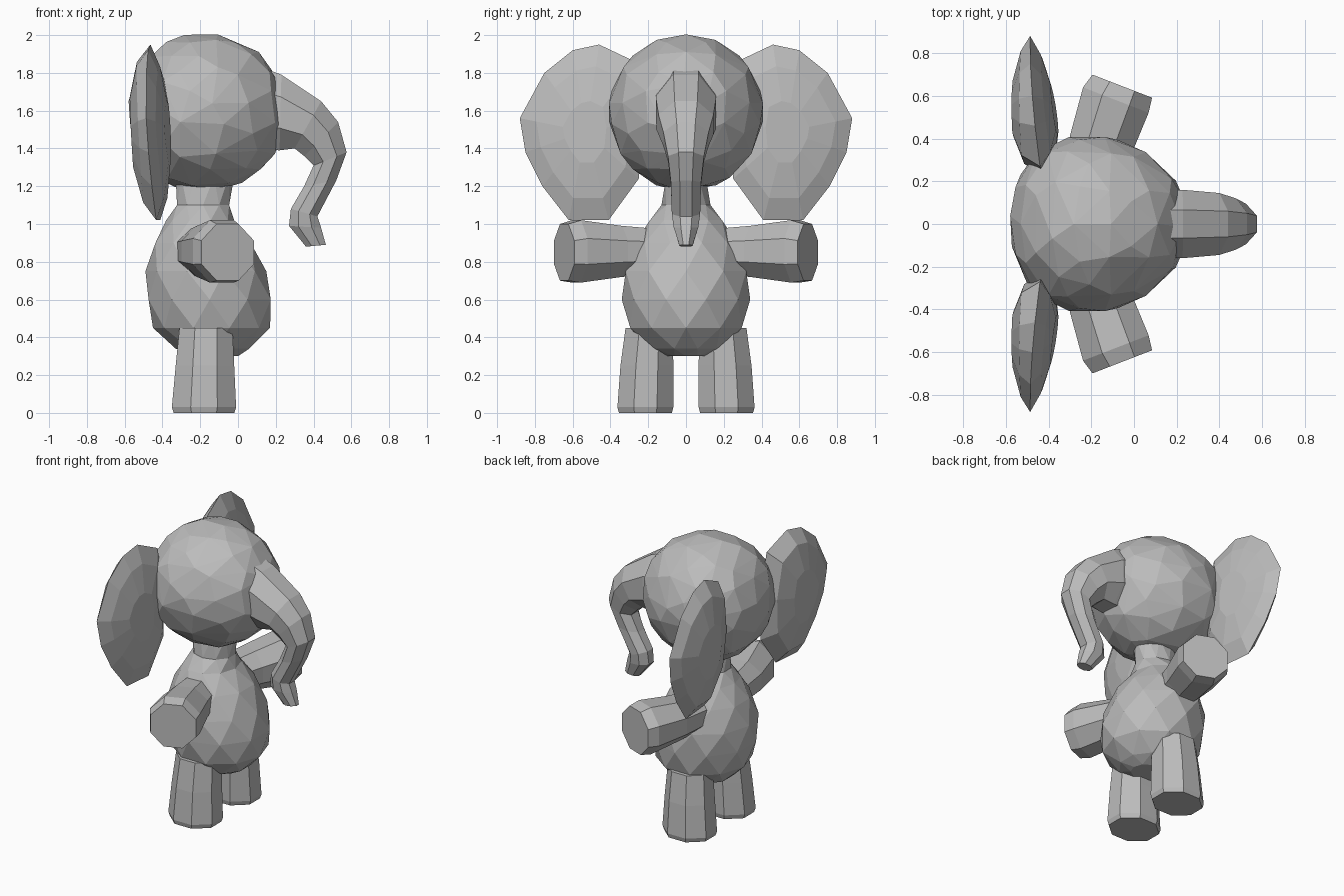
import bpy, bmesh, math
from mathutils import Vector

if "Cube" in bpy.data.objects:
    bpy.data.objects.remove(bpy.data.objects["Cube"], do_unlink=True)

GREY = (0.5, 0.5, 0.5, 1)
grey = bpy.data.materials.new("soft grey")
grey.use_nodes = True
grey.diffuse_color = GREY
grey.node_tree.nodes["Principled BSDF"].inputs["Base Color"].default_value = GREY


def finish(name, bm):
    bmesh.ops.recalc_face_normals(bm, faces=bm.faces)
    mesh = bpy.data.meshes.new(name)
    bm.to_mesh(mesh)
    bm.free()
    mesh.materials.append(grey)
    ob = bpy.data.objects.new(name, mesh)
    bpy.context.collection.objects.link(ob)
    return ob


def oval(c, u, v, n=8, phase=0.0):
    """Ring of n points around c, spanned by the half axes u and v."""
    c, u, v = Vector(c), Vector(u), Vector(v)
    angles = [math.tau * (i + phase) / n for i in range(n)]
    return [c + u * math.cos(a) + v * math.sin(a) for a in angles]


def flat_oval(c, u, v):
    """Eight-sided ring with flat sides lying on the half axes."""
    k = 1 / math.cos(math.pi / 8)
    return oval(c, Vector(u) * k, Vector(v) * k, 8, 0.5)


def loft(name, rings, facet=False):
    """Skin a list of rings, closed at both ends; facet makes triangles."""
    bm = bmesh.new()
    loops = [[bm.verts.new(p) for p in ring] for ring in rings]
    n = len(loops[0])
    for a, b in zip(loops, loops[1:]):
        for i in range(n):
            j = (i + 1) % n
            if facet:
                bm.faces.new((a[i], a[j], b[i]))
                bm.faces.new((a[j], b[j], b[i]))
            else:
                bm.faces.new((a[i], a[j], b[j], b[i]))
    bm.faces.new(loops[0])
    bm.faces.new(loops[-1])
    return finish(name, bm)


# Head: faceted ball, blunt at the back and narrowing towards the trunk
bm = bmesh.new()
bmesh.ops.create_icosphere(bm, subdivisions=3, radius=1)
for v in bm.verts:
    x, y, z = v.co
    depth = 0.43 * x if x > 0 else -0.41 * abs(x) ** 0.8
    v.co = Vector((min(-0.17 + depth, 0.235), 0.41 * y * (1 - 0.08 * x), 1.59 + 0.415 * z))
head = finish("head", bm)
head.modifiers.new("facets", "DECIMATE").ratio = 0.55

# Trunk: upper point, lower point and half width of each ring
trunk = [
    ((0.05, 1.86), (0.05, 1.40), 0.15),
    ((0.23, 1.79), (0.22, 1.39), 0.16),
    ((0.44, 1.65), (0.30, 1.40), 0.145),
    ((0.53, 1.54), (0.35, 1.36), 0.12),
    ((0.575, 1.38), (0.40, 1.31), 0.095),
    ((0.52, 1.23), (0.35, 1.20), 0.08),
    ((0.42, 1.04), (0.28, 1.08), 0.075),
    ((0.44, 0.98), (0.27, 0.99), 0.065),
    ((0.465, 0.89), (0.36, 0.88), 0.035),
]
rings = []
for (ux, uz), (lx, lz), w in trunk:
    up, low = Vector((ux, 0, uz)), Vector((lx, 0, lz))
    rings.append(flat_oval((up + low) / 2, (up - low) / 2, (0, w, 0)))
loft("trunk", rings)

# Body and neck: height, back, front and half width of each ring
body = [
    (0.30, -0.22, 0.00, 0.10),
    (0.34, -0.34, 0.07, 0.20),
    (0.45, -0.45, 0.17, 0.31),
    (0.60, -0.49, 0.19, 0.34),
    (0.75, -0.49, 0.15, 0.335),
    (0.90, -0.45, 0.08, 0.27),
    (1.02, -0.38, -0.02, 0.20),
    (1.10, -0.33, -0.04, 0.13),
    (1.25, -0.33, -0.02, 0.11),
]
rings = [
    oval(((b + f) / 2, 0, z), ((f - b) / 2, 0, 0), (0, w, 0), 10, k / 2)
    for k, (z, b, f, w) in enumerate(body)
]
loft("body", rings, facet=True)

# Ear outline seen from ahead; layers from back to front: scale, depth, slant
ear = [(0.27, 1.86), (0.46, 1.95), (0.60, 1.92), (0.75, 1.80), (0.88, 1.56),
       (0.85, 1.38), (0.76, 1.20), (0.62, 1.02), (0.41, 1.02), (0.25, 1.24),
       (0.22, 1.55)]
ear_layers = [(0.4, -0.565, 0.02), (0.8, -0.52, 0.03), (1.0, -0.45, 0.10),
              (0.75, -0.405, 0.12), (0.35, -0.375, 0.14)]


def ear_point(y, z, scale, x, slant):
    y = 0.53 + (y - 0.53) * scale
    z = 1.49 + (z - 1.49) * scale
    return x + slant * (0.55 - y) - 0.05 * (z - 1.5), y, z


for side, s in (("left", 1), ("right", -1)):
    def flip(rings):
        return [[(x, y * s, z) for x, y, z in ring] for ring in rings]

    loft(side + "_ear",
         flip([[ear_point(y, z, *layer) for y, z in ear] for layer in ear_layers]))

    # Arm: angled a little forward, with a flat end
    across = Vector((0.93, -0.36, 0))
    arm = [((-0.20, 0.18, 0.855), 0.13, 0.12),
           ((-0.16, 0.36, 0.855), 0.15, 0.135),
           ((-0.085, 0.58, 0.855), 0.165, 0.165),
           ((-0.055, 0.645, 0.85), 0.15, 0.15)]
    loft(side + "_arm",
         flip([flat_oval(c, across * w, (0, 0, h)) for c, w, h in arm]))

    # Leg: tapered column with a worn lower rim
    leg = [((-0.18, 0.215, 0.00), 0.160, 0.14),
           ((-0.18, 0.215, 0.03), 0.170, 0.148),
           ((-0.175, 0.207, 0.25), 0.155, 0.14),
           ((-0.17, 0.195, 0.45), 0.14, 0.125)]
    loft(side + "_leg",
         flip([flat_oval(c, (rx, 0, 0), (0, ry, 0)) for c, rx, ry in leg]))
